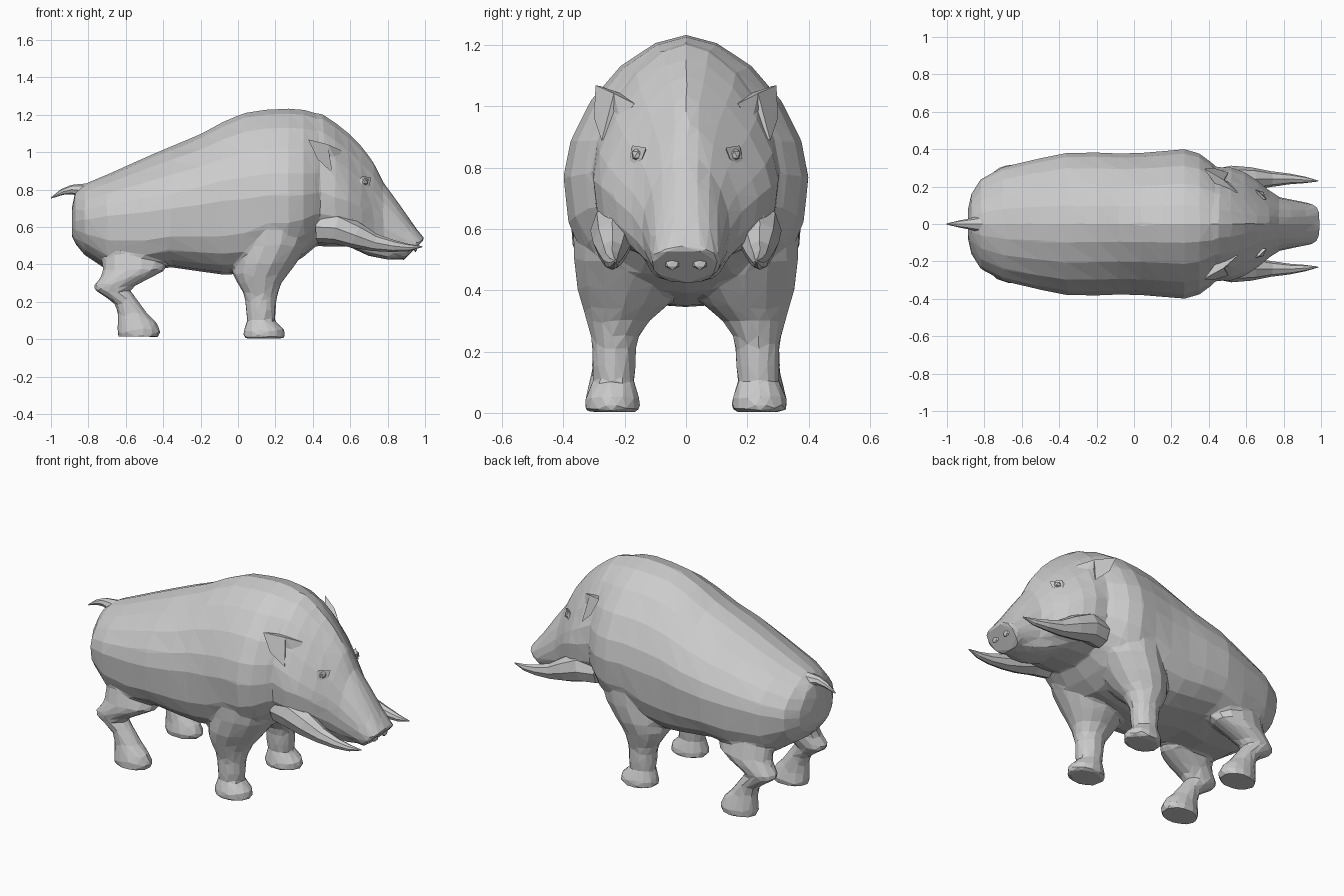
import bpy, bmesh, math
from mathutils import Vector


def finish(name, bm, mirror):
    bmesh.ops.recalc_face_normals(bm, faces=bm.faces)
    me = bpy.data.meshes.new(name)
    bm.to_mesh(me)
    bm.free()
    ob = bpy.data.objects.new(name, me)
    bpy.context.collection.objects.link(ob)
    if mirror:
        m = ob.modifiers.new("mirror", 'MIRROR')
        m.use_axis = (False, True, False)
        m.use_mirror_merge = False
    return ob


def add_loft(bm, rings, side=1):
    """Skin a list of equal-length rings into bm and cap both ends."""
    loops = [[bm.verts.new((p.x, p.y * side, p.z)) for p in ring] for ring in rings]
    n = len(loops[0])
    faces = []
    for a, b in zip(loops, loops[1:]):
        for i in range(n):
            j = (i + 1) % n
            faces.append(bm.faces.new((a[i], a[j], b[j], b[i])))
    faces += [bm.faces.new(loops[0]), bm.faces.new(loops[-1])]
    return faces


def spow(v, p):
    return math.copysign(abs(v) ** (2 / p), v)


def x_ring(x, zt, zm, zb, w, p=1.7, q=2.5, shear=0.0, n=20):
    """Cross-section facing x: upper half with exponent p, lower half with q."""
    ring = []
    for i in range(n):
        a = 2 * math.pi * i / n
        c, s = math.cos(a), math.sin(a)
        e = p if s >= 0 else q
        dz = spow(s, e) * ((zt - zm) if s >= 0 else (zm - zb))
        ring.append(Vector((x + shear * dz, w * spow(c, e), zm + dz)))
    return ring


def z_ring(z, cx, cy, rx, ry, n=14):
    return [Vector((cx + rx * math.cos(2 * math.pi * i / n),
                    cy + ry * math.sin(2 * math.pi * i / n), z)) for i in range(n)]


def tube(name, pts, mirror=False, flat=1.0, n=8):
    """Tapered horn through (x, y, z, radius) points running mostly along x."""
    rings = []
    for k, (x, y, z, r) in enumerate(pts):
        a, b = pts[max(k - 1, 0)], pts[min(k + 1, len(pts) - 1)]
        t = Vector((b[0] - a[0], b[1] - a[1], b[2] - a[2])).normalized()
        u = t.cross(Vector((0, 0, 1))).normalized()
        v = u.cross(t)
        rings.append([Vector((x, y, z)) + u * r * flat * math.cos(2 * math.pi * i / n)
                      + v * r * math.sin(2 * math.pi * i / n) for i in range(n)])
    bm = bmesh.new()
    add_loft(bm, rings)
    bmesh.ops.triangulate(bm, faces=bm.faces)
    return finish(name, bm, mirror)


def hull(name, pts):
    bm = bmesh.new()
    for p in pts:
        bm.verts.new(p)
    bmesh.ops.convex_hull(bm, input=bm.verts)
    return finish(name, bm, True)


def ball(name, centre, radius, scale):
    bm = bmesh.new()
    bmesh.ops.create_icosphere(bm, subdivisions=1, radius=radius)
    for v in bm.verts:
        v.co = Vector(v.co[i] * scale[i] + centre[i] for i in range(3))
    return finish(name, bm, True)


# Trunk: x, top, middle, bottom, half width, upper and lower exponents
trunk = [
    (-0.888, .71, .62, .55, .08), (-.87, .79, .63, .51, .16), (-.82, .83, .64, .45, .24),
    (-.70, .88, .66, .37, .305, 1.75, 3), (-.50, .97, .68, .36, .352, 1.75, 3.2),
    (-.36, 1.03, .70, .385, .38, 1.75, 3.2), (-.20, 1.097, .72, .362, .382, 1.7, 3.2),
    (-.08, 1.162, .74, .345, .377, 1.7, 3.2), (.04, 1.213, .75, .35, .38, 1.7, 3),
    (.16, 1.228, .77, .37, .39), (.27, 1.233, .77, .39, .40), (.35, 1.227, .77, .44, .377),
    (.42, 1.207, .78, .50, .325), (.47, 1.14, .78, .56, .25)]
# Head: adds upper exponent, lower exponent and slant
head = [
    (.38, 1.21, .80, .52, .29, 1.7), (.45, 1.205, .78, .495, .305, 1.7),
    (.52, 1.158, .76, .495, .302, 1.55), (.59, 1.103, .74, .495, .278, 1.4),
    (.66, 1.033, .70, .485, .233, 1.35), (.725, .948, .65, .45, .178, 1.45),
    (.775, .843, .60, .432, .145, 1.7), (.83, .743, .56, .43, .132, 1.9, 2.5, .1),
    (.89, .623, .52, .43, .12, 2.1, 2.5, .4), (.925, .557, .495, .425, .115, 2.3, 2.3, .9),
    (.952, .54, .49, .42, .106, 2.3, 2.3, 1.0)]
# Lower jaw
jaw = [(.58, .54, .52, .50, .15), (.70, .51, .48, .445, .125),
       (.80, .49, .455, .425, .10), (.87, .47, .45, .43, .07)]
# Legs: z, centre x, centre y, radii
front_leg = [
    (.003, .14, .24, .108, .086), (.02, .14, .24, .114, .094), (.05, .14, .24, .11, .089),
    (.086, .128, .237, .084, .077), (.10, .122, .236, .074, .068), (.155, .122, .235, .082, .074),
    (.21, .122, .233, .084, .073), (.25, .121, .232, .094, .08), (.30, .115, .222, .118, .105),
    (.35, .12, .20, .15, .142), (.40, .14, .19, .168, .168), (.50, .185, .185, .194, .185),
    (.60, .20, .185, .195, .187), (.72, .21, .18, .16, .17)]
hind_leg = [
    (.013, -.53, .245, .112, .083), (.045, -.53, .245, .116, .086), (.09, -.54, .245, .104, .074),
    (.14, -.565, .243, .079, .064), (.19, -.59, .242, .068, .06), (.235, -.64, .242, .084, .064),
    (.265, -.675, .24, .096, .07), (.29, -.655, .238, .114, .079), (.33, -.60, .233, .136, .09),
    (.37, -.555, .22, .168, .10), (.45, -.56, .20, .165, .10), (.55, -.56, .18, .14, .09)]

# Body: all fleshy parts fused, then reduced to irregular low-poly facets
bm = bmesh.new()
add_loft(bm, [x_ring(*s) for s in trunk])
add_loft(bm, [x_ring(*s) for s in head])
add_loft(bm, [x_ring(*s) for s in jaw])
for leg in (front_leg, hind_leg):
    for side in (1, -1):
        add_loft(bm, [z_ring(*s) for s in leg], side)
body = finish("body", bm, False)
m = body.modifiers.new("fuse", 'REMESH')
m.mode = 'VOXEL'
m.voxel_size = .013
m = body.modifiers.new("soften", 'SMOOTH')
m.factor = .5
m.iterations = 4
m = body.modifiers.new("facet", 'DECIMATE')
m.ratio = .025

# Nostrils
ball("nostril", (.949, .045, .487), .022, (.5, 1.2, 1))

# Tusks
tube("tusk", [(.43, .215, .60, .085), (.53, .235, .595, .086), (.63, .24, .555, .07),
              (.73, .24, .517, .047), (.83, .241, .498, .032), (.91, .236, .49, .02),
              (.985, .23, .495, .003)], mirror=True, flat=.9)

# Cheek ridge behind the tusk root
hull("cheek", [(.50, .285, .76), (.47, .28, .60), (.60, .26, .70), (.62, .25, .60),
               (.68, .17, .62), (.50, .18, .70), (.50, .2, .56)])

# Ears: broad triangles leaning outwards and back, with a fold in front
hull("ear_shell", [(.375, .295, 1.068), (.385, .28, 1.066), (.48, .235, 1.042),
                   (.505, .275, .888), (.425, .30, .963), (.48, .22, .93)])
hull("ear_fold", [(.385, .28, 1.066), (.48, .235, 1.042), (.555, .168, 1.008),
                  (.53, .215, .95), (.46, .18, 1.03), (.48, .2, .95)])

# Eyes: diamond lid with a small ball inside
hull("eyelid", [(.635, .185, .835), (.665, .175, .872), (.71, .13, .865),
                (.705, .145, .825), (.66, .185, .808), (.64, .13, .84)])
ball("eyeball", (.677, .157, .842), .023, (1, 1, 1))

# Tail
tube("tail", [(-.76, 0, .785, .05), (-.84, 0, .795, .036), (-.89, 0, .80, .025),
              (-.94, 0, .787, .016), (-1.0, 0, .755, .003)], flat=1.1)
